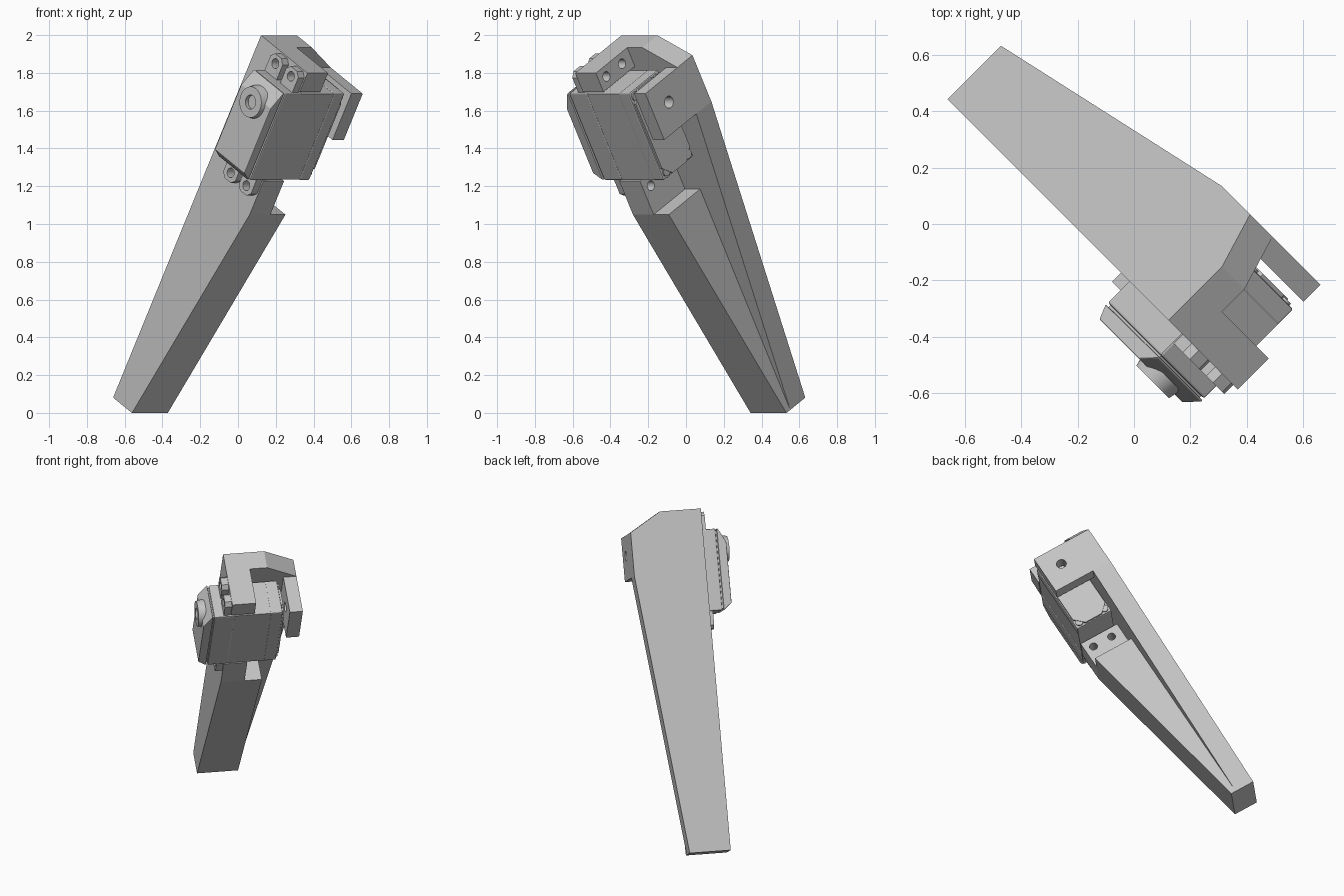
import bpy, bmesh, math
from mathutils import Matrix, Vector

cube = bpy.data.objects.get("Cube")
if cube:
    bpy.data.objects.remove(cube)

# Tilted working frame: V = leg depth, U = servo axis, W = leg length
S, T = math.sqrt(0.5), math.radians(30)
V = Vector((S * math.cos(T), -S * math.cos(T), -math.sin(T)))
U = Vector((S, S, 0))
W = Vector((S * math.sin(T), -S * math.sin(T), math.cos(T)))
FRAME = Matrix((V, U, W)).transposed().to_4x4()

grey = bpy.data.materials.new("plain_grey")
grey.use_nodes = True
COLOUR = (0.55, 0.55, 0.55, 1)
grey.diffuse_color = COLOUR
grey.node_tree.nodes["Principled BSDF"].inputs["Base Color"].default_value = COLOUR


def finish(name, bm):
    bmesh.ops.recalc_face_normals(bm, faces=bm.faces)
    mesh = bpy.data.meshes.new(name)
    bm.to_mesh(mesh)
    bm.free()
    mesh.materials.append(grey)
    obj = bpy.data.objects.new(name, mesh)
    obj.matrix_world = FRAME
    bpy.context.collection.objects.link(obj)
    return obj


def prism(name, profile, axis, lo, hi, bevel=0):
    """Extrude a 2D profile (remaining two axes in v, u, w order) along axis."""
    bm = bmesh.new()
    verts = []
    for a, b in profile:
        co = [a, b]
        co.insert("vuw".index(axis), lo)
        verts.append(bm.verts.new(co))
    face = bm.faces.new(verts)
    new = bmesh.ops.extrude_face_region(bm, geom=[face])["geom"]
    step = Vector([hi - lo if axis == k else 0 for k in "vuw"])
    bmesh.ops.translate(bm, vec=step, verts=[g for g in new if isinstance(g, bmesh.types.BMVert)])
    if bevel:
        bmesh.ops.bevel(bm, geom=bm.edges[:], offset=bevel, segments=2, affect='EDGES', profile=0.5)
    return finish(name, bm)


def box(name, v, u, w, bevel=0):
    return prism(name, [(v[0], w[0]), (v[1], w[0]), (v[1], w[1]), (v[0], w[1])], "u", *u, bevel)


def cylinder(name, v, w, r, lo, hi, r2=None):
    bm = bmesh.new()
    place = Matrix.Translation((v, (lo + hi) / 2, w)) @ Matrix.Rotation(-math.pi / 2, 4, 'X')
    bmesh.ops.create_cone(bm, cap_ends=True, segments=32, radius1=r, radius2=r2 or r,
                          depth=hi - lo, matrix=place)
    return finish(name, bm)


def smooth(obj):
    bpy.ops.object.select_all(action='DESELECT')
    obj.select_set(True)
    bpy.context.view_layer.objects.active = obj
    bpy.ops.object.shade_smooth_by_angle(angle=math.radians(35))


def drill(obj, v, w, r, lo, hi):
    cutter = cylinder("cutter", v, w, r, lo, hi)
    cutter.hide_render = True
    mod = obj.modifiers.new("hole", 'BOOLEAN')
    mod.operation, mod.object, mod.solver = 'DIFFERENCE', cutter, 'EXACT'
    bpy.ops.object.select_all(action='DESELECT')
    obj.select_set(True)
    bpy.context.view_layer.objects.active = obj
    bpy.ops.object.modifier_apply(modifier=mod.name)
    bpy.data.objects.remove(cutter)


BACK, INNER, FRONT = -0.716, -0.586, -0.315
SIDE, RIB, ARM = -0.155, 0.113, 0.315
HOLES = (-0.51, -0.375)
AXIS_V, AXIS_W, MID_W = -0.44, 1.646, 1.507

# Leg bracket: flared back plate, tapering front rib
prism("leg_back_plate", [(SIDE, -0.32), (RIB, -0.32), (ARM, 1.49), (ARM, 1.773),
                         (RIB, 1.895), (SIDE, 1.895)], "v", BACK, INNER)
prism("leg_front_rib", [(INNER, -0.32), (-0.553, -0.32), (FRONT, 1.03), (INNER, 1.03)],
      "u", SIDE, RIB)

# Mounting tabs above and below the servo, each with two holes
for name, w, hole_w in (("lower_mount", (1.03, 1.235), 1.173), ("upper_mount", (1.78, 1.895), 1.84)):
    tab = box(name, (INNER, FRONT), (SIDE, 0.0), w)
    for v in HOLES:
        drill(tab, v, hole_w, 0.026, SIDE - 0.05, 0.05)
    smooth(tab)

# Pivot arm on the far side of the servo
arm = box("pivot_arm", (INNER, -0.309), (0.23, ARM), (1.49, 1.773))
drill(arm, AXIS_V, AXIS_W, 0.032, 0.2, 0.35)
smooth(arm)

# Servo case: base, slightly recessed middle, upper section and sloped lid
CV, CW = (-0.568, -0.312), (1.241, 1.771)
box("servo_base", CV, (0.106, 0.185), CW, 0.008)
box("servo_middle", (CV[0] + 0.003, CV[1] - 0.003), (-0.13, 0.11), (CW[0] + 0.003, CW[1] - 0.003))
box("servo_upper", CV, (-0.262, -0.127), CW, 0.008)
box("servo_lid_seam", (CV[0] + 0.012, CV[1] - 0.012), (-0.28, -0.255), (CW[0] + 0.012, CW[1] - 0.012))
lid = [(-0.272, CW[0]), (-0.325, 1.285), (-0.325, 1.68), (-0.276, CW[1]), (-0.27, CW[1])]
prism("servo_lid", lid, "v", *CV, 0.004)

# Rear cover with clipped corners and corner screws
c = 0.06
v0, v1, w0, w1 = CV[0] + 0.008, CV[1] - 0.008, CW[0] + 0.008, CW[1] - 0.008
prism("servo_rear_cover", [(v0 + c, w0), (v1 - c, w0), (v1, w0 + c), (v1, w1 - c),
                           (v1 - c, w1), (v0 + c, w1), (v0, w1 - c), (v0, w0 + c)], "u", 0.18, 0.198)
for v in (v0 + 0.026, v1 - 0.026):
    for w in (w0 + 0.026, w1 - 0.026):
        smooth(cylinder("cover_screw", v, w, 0.024, 0.18, 0.194))

# Mounting ears: two lobes at each end with a slot between them
for sign, end in ((1, "upper"), (-1, "lower")):
    root, tip, hole = (MID_W + sign * d for d in (0.25, 0.38, 0.334))
    for v in HOLES:
        b = tip - sign * 0.025
        ear = prism(end + "_ear", [(v - 0.052, root), (v + 0.052, root), (v + 0.052, b),
                                   (v + 0.027, tip), (v - 0.027, tip), (v - 0.052, b)],
                    "u", -0.2, SIDE)
        drill(ear, v, hole, 0.026, -0.25, -0.1)
        smooth(ear)

# Output boss with bored centre
boss = cylinder("output_boss", AXIS_V, AXIS_W, 0.082, -0.349, -0.3, 0.092)
drill(boss, AXIS_V, AXIS_W, 0.038, -0.4, -0.327)
smooth(boss)
